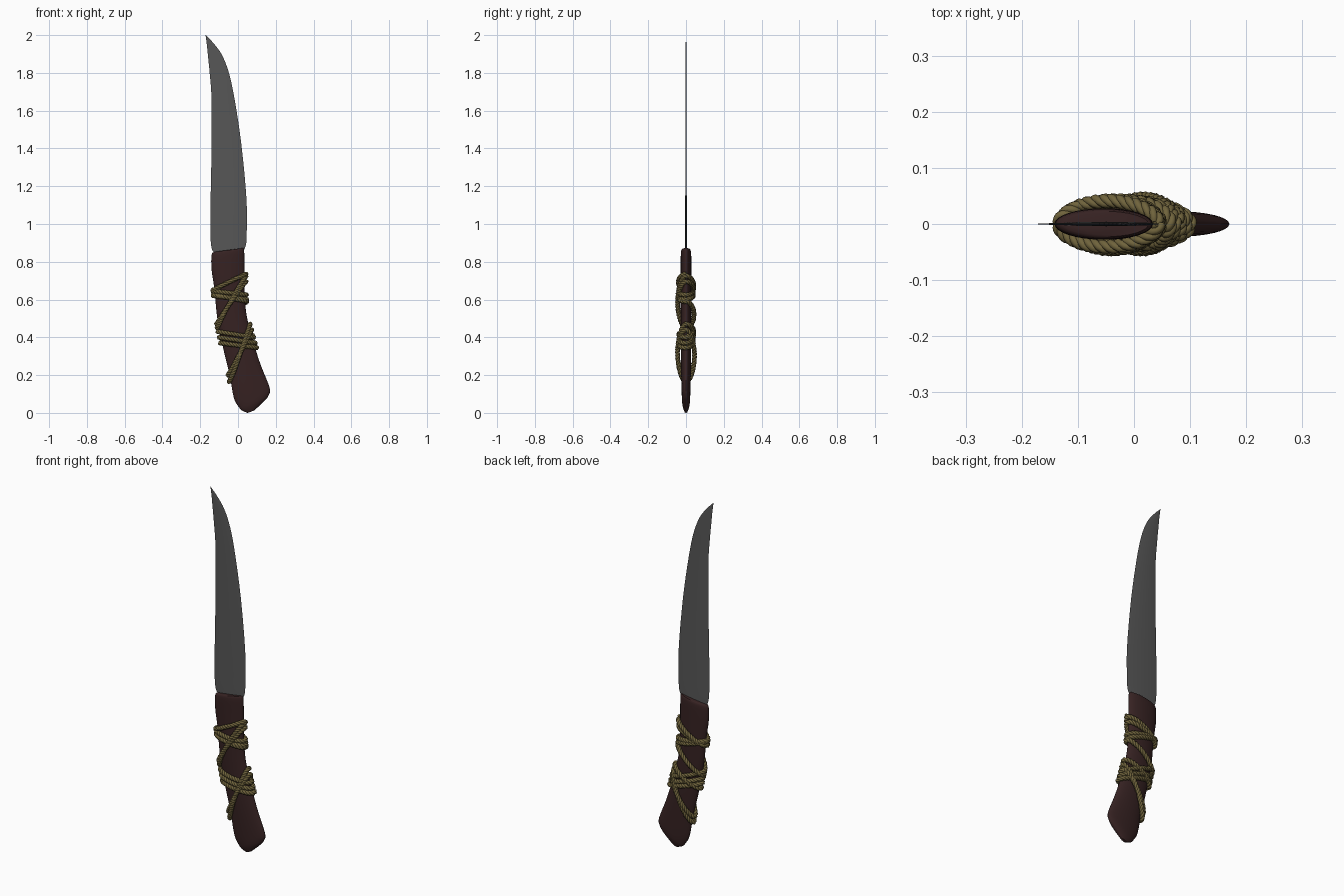
import bpy, bmesh, math
from mathutils import Vector

if "Cube" in bpy.data.objects:
    bpy.data.objects.remove(bpy.data.objects["Cube"])


def material(name, rgb):
    m = bpy.data.materials.new(name)
    m.diffuse_color = (*rgb, 1)
    m.use_nodes = True
    m.node_tree.nodes["Principled BSDF"].inputs["Base Color"].default_value = m.diffuse_color
    return m


STEEL = material("dark steel", (0.095, 0.095, 0.095))
WOOD = material("dark red wood", (0.037, 0.016, 0.016))
CORD = material("olive cord", (0.16, 0.125, 0.045))


def smooth_rows(rows, n):
    """Catmull-Rom interpolation through rows of numbers."""
    out = []
    for i in range(len(rows) - 1):
        a, b = rows[max(i - 1, 0)], rows[i]
        c, d = rows[i + 1], rows[min(i + 2, len(rows) - 1)]
        for s in range(n):
            t = s / n
            out.append([0.5 * (2 * q + (r - p) * t + (2 * p - 5 * q + 4 * r - u) * t * t
                               + (3 * q - p - 3 * r + u) * t ** 3)
                        for p, q, r, u in zip(a, b, c, d)])
    return out + [list(rows[-1])]


def loft(name, rows, sides, mat, angle):
    """Elliptical rings, each spanning a left and right point: (lx, lz, rx, rz, depth)."""
    bm = bmesh.new()
    rings = []
    for lx, lz, rx, rz, d in rows:
        ring = []
        for k in range(sides):
            a = 2 * math.pi * k / sides
            f = (1 + math.cos(a)) / 2
            ring.append(bm.verts.new((lx + (rx - lx) * f, d * math.sin(a), lz + (rz - lz) * f)))
        rings.append(ring)
    for r0, r1 in zip(rings, rings[1:]):
        for k in range(sides):
            j = (k + 1) % sides
            bm.faces.new((r0[k], r0[j], r1[j], r1[k]))
    bm.faces.new(rings[0])
    bm.faces.new(rings[-1])
    bmesh.ops.recalc_face_normals(bm, faces=bm.faces)
    me = bpy.data.meshes.new(name)
    bm.to_mesh(me)
    bm.free()
    me.materials.append(mat)
    ob = bpy.data.objects.new(name, me)
    bpy.context.collection.objects.link(ob)
    bpy.ops.object.select_all(action='DESELECT')
    ob.select_set(True)
    bpy.context.view_layer.objects.active = ob
    bpy.ops.object.shade_smooth_by_angle(angle=math.radians(angle))
    return ob


# Blade: thin lens section sweeping to a curved point
blade = [(-.09, .80, .0, .80, .004), (-.125, .845, .03, .86, .004),
         (-.14, .875, .042, .89, .004), (-.146, .95, .046, .95, .004),
         (-.145, 1.13, .045, 1.13, .004), (-.14, 1.40, .018, 1.42, .0035),
         (-.14, 1.66, -.018, 1.66, .003), (-.15, 1.80, -.048, 1.80, .0025),
         (-.158, 1.88, -.085, 1.895, .002), (-.165, 1.95, -.128, 1.955, .0015),
         (-.172, 2.0, -.1705, 2.0, .0005)]
loft("blade", smooth_rows(blade, 4), 8, STEEL, 50)

# Handle: oval section flaring into a slanted butt
handle = [(.05, .0, .085, .012, .008), (.022, .012, .14, .063, .017),
          (.005, .03, .163, .095, .021), (-.022, .08, .167, .135, .023),
          (-.045, .204, .119, .257, .026), (-.077, .336, .077, .39, .028),
          (-.109, .495, .045, .52, .028), (-.125, .655, .034, .655, .028),
          (-.14, .76, .034, .76, .028), (-.14, .835, .032, .862, .027),
          (-.128, .852, .02, .872, .019)]
handle_rows = smooth_rows(handle, 4)
loft("handle", handle_rows, 32, WOOD, 40)


def edge(z, ix, iz):
    """Handle edge x at height z."""
    for a, b in zip(handle_rows, handle_rows[1:]):
        if a[iz] <= z <= b[iz]:
            return a[ix] + (b[ix] - a[ix]) * (z - a[iz]) / max(b[iz] - a[iz], 1e-6)
    return handle_rows[-1][ix]


# Cord path: heights where it crosses the right, left, right... edges of the handle
stops = [.735, .65, .625, .645, .60, .62, .725, .45, .59, .625, .695, .47,
         .40, .43, .37, .40, .345, .37, .47, .165, .44, .20, .41]
STEPS = 48
path, outward = [], []
for i, (z0, z1) in enumerate(zip(stops, stops[1:])):
    for s in range(STEPS):
        u = math.pi * s / STEPS
        t = math.pi * i + u
        z = z0 + (z1 - z0) * (1 - math.cos(u)) / 2
        left, right = edge(z, 0, 1), edge(z, 2, 3)
        lift = .009 + .008 * min(1, abs(z1 - z0) / .2) * math.sin(u)
        rx, ry = (right - left) / 2 + .009, .028 + lift
        path.append(Vector(((left + right) / 2 + rx * math.cos(t), -ry * math.sin(t), z)))
        outward.append(Vector((math.cos(t) / rx, -math.sin(t) / ry, 0)).normalized())

# Cord: three strands twisted around the path
cu = bpy.data.curves.new("cord_wrap", 'CURVE')
cu.dimensions = '3D'
cu.bevel_depth = .0072
cu.bevel_resolution = 1
cu.use_fill_caps = True
cu.materials.append(CORD)
for strand in range(3):
    sp = cu.splines.new('POLY')
    sp.points.add(len(path) - 1)
    length = 0
    for i, p in enumerate(path):
        a, b = path[max(i - 1, 0)], path[min(i + 1, len(path) - 1)]
        tan = (b - a).normalized()
        side = tan.cross(outward[i]).normalized()
        up = side.cross(tan)
        if i:
            length += (p - a).length
        ph = 2 * math.pi * (length / .05 + strand / 3)
        q = p + (up * math.cos(ph) + side * math.sin(ph)) * .0062
        sp.points[i].co = (*q, 1)
    sp.use_smooth = True
cord = bpy.data.objects.new("cord_wrap", cu)
bpy.context.collection.objects.link(cord)
bpy.ops.object.select_all(action='DESELECT')
cord.select_set(True)
bpy.context.view_layer.objects.active = cord
bpy.ops.object.convert(target='MESH')
